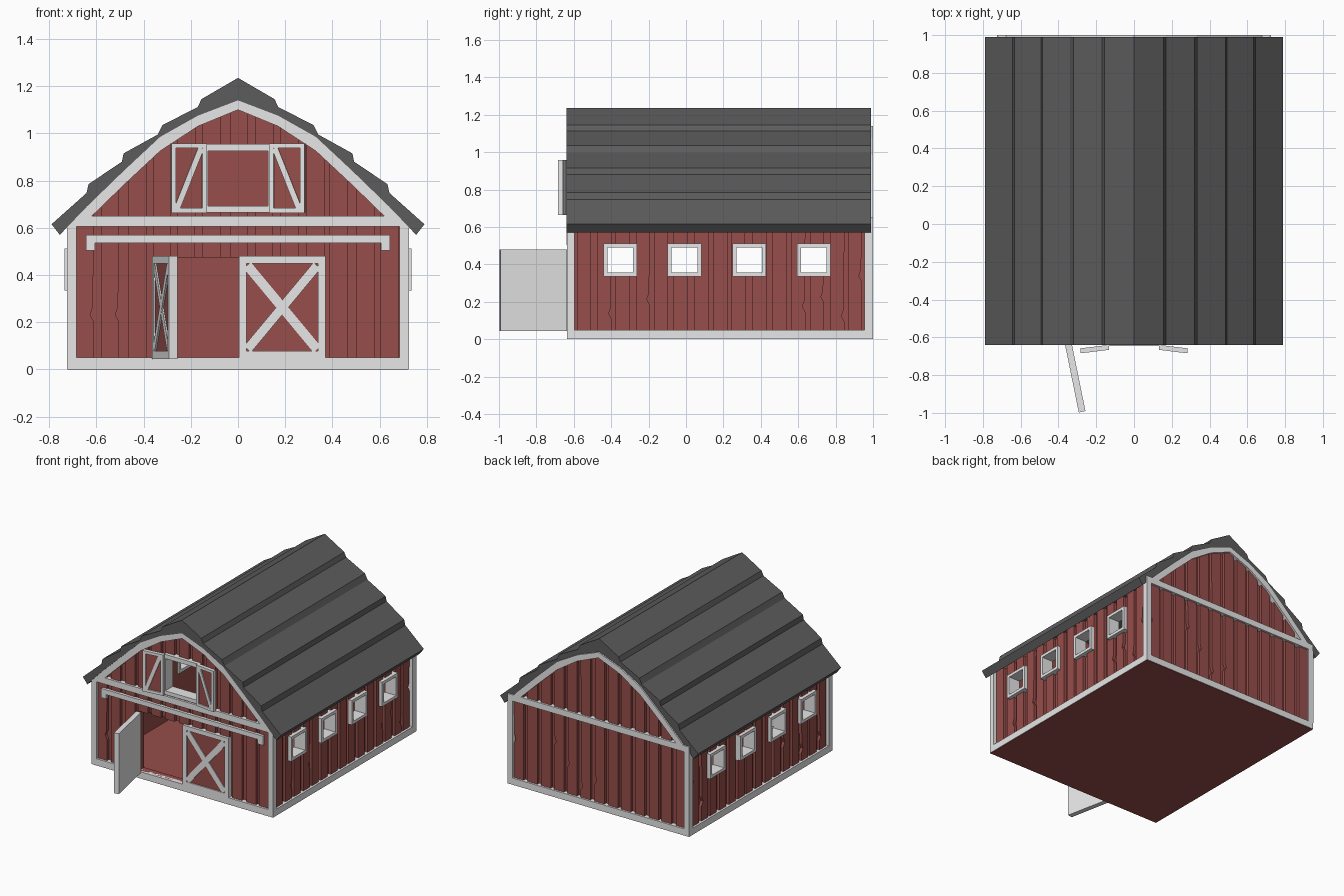
import bpy, bmesh, math, random
from mathutils import Matrix, Vector

random.seed(4)
cube = bpy.data.objects.get("Cube")
if cube:
    bpy.data.objects.remove(cube, do_unlink=True)


def material(name, rgb):
    m = bpy.data.materials.new(name)
    m.use_nodes = True
    m.diffuse_color = (*rgb, 1)
    m.node_tree.nodes["Principled BSDF"].inputs["Base Color"].default_value = (*rgb, 1)
    return m


RED = material("barn red", (0.31, 0.077, 0.069))
TRIM = material("pale grey trim", (0.8, 0.8, 0.8))
ROOF = material("charcoal roofing", (0.107, 0.107, 0.107))


# ---- helpers: every part is a set of extruded outlines
def rect(u0, u1, v0, v1):
    return [(u0, v0), (u1, v0), (u1, v1), (u0, v1)]


def ring(u0, u1, v0, v1, w):
    return [rect(u0, u0 + w, v0, v1), rect(u1 - w, u1, v0, v1),
            rect(u0 + w, u1 - w, v0, v0 + w), rect(u0 + w, u1 - w, v1 - w, v1)]


def bar(a, b, w):
    a, b = Vector(a), Vector(b)
    d = (b - a).normalized() * w / 2
    n = Vector((-d.y, d.x))
    return [tuple(p) for p in (a - n, b - n, b + n, a + n)]


def build(name, outlines, lo, hi, mat, axis="y", matrix=None):
    """Extrude 2D outlines (u, z) from lo to hi along the axis."""
    bm = bmesh.new()
    for pts in outlines:
        caps = []
        for d in (lo, hi):
            caps.append([bm.verts.new((u, d, v) if axis == "y" else (d, u, v)) for u, v in pts])
        near, far = caps
        bm.faces.new(near)
        bm.faces.new(far[::-1])
        for i in range(len(pts)):
            j = (i + 1) % len(pts)
            bm.faces.new((near[j], near[i], far[i], far[j]))
    if matrix:
        bm.transform(matrix)
    bmesh.ops.recalc_face_normals(bm, faces=bm.faces[:])
    me = bpy.data.meshes.new(name)
    bm.to_mesh(me)
    bm.free()
    me.materials.append(mat)
    ob = bpy.data.objects.new(name, me)
    bpy.context.collection.objects.link(ob)
    return ob


def cut(ob, cutter):
    mod = ob.modifiers.new("openings", "BOOLEAN")
    mod.object = cutter
    mod.solver = "EXACT"
    bpy.context.view_layer.update()
    ev = ob.evaluated_get(bpy.context.evaluated_depsgraph_get())
    me = bpy.data.meshes.new_from_object(ev)
    ob.modifiers.clear()
    ob.data = me


def mirrored(half):
    """Complete a symmetric line from its right half, starting at the ridge."""
    return [(-x, z) for x, z in half[:0:-1]] + half


# ---- profiles
under = [(0, 1.14), (0.17, 1.075), (0.33, 0.985), (0.48, 0.845), (0.64, 0.69), (0.755, 0.57)]
outer = [(0, 1.235), (0.155, 1.145), (0.17, 1.112), (0.32, 1.035), (0.34, 0.995),
         (0.485, 0.915), (0.492, 0.88), (0.633, 0.785), (0.642, 0.747), (0.79, 0.615)]


def height(x):
    x = abs(x)
    for (x0, z0), (x1, z1) in zip(under, under[1:]):
        if x <= x1:
            return z0 + (z1 - z0) * (x - x0) / (x1 - x0)
    return under[-1][1]


def boards(u0, u1, top):
    """Upright siding boards, some with a split in the edge."""
    out = []
    n = round((u1 - u0) / 0.104)
    step = (u1 - u0) / n
    for i in range(n):
        a = u0 + step * (i + 0.14) + random.uniform(-0.006, 0.006)
        b = a + step * 0.72
        side = []
        if random.random() < 0.4:
            z = random.uniform(0.12, 0.4)
            side = [(b, z - 0.03), (b - 0.016, z), (b - 0.004, z + 0.035)]
        out.append([(a, 0.03), (b, 0.03)] + side + [(b, top(b)), (a, top(a))])
    return out


# ---- roof
build("roof", [mirrored(outer) + mirrored(under)[::-1]], -0.64, 0.99, ROOF)

# ---- cutters for the openings
windows = (-0.352, -0.008, 0.338, 0.683)
window_cutter = build("window_cutter", [rect(y - 0.08, y + 0.08, 0.345, 0.5) for y in windows],
                      -1, 1, RED, "x")
front_cutter = build("front_cutter", [rect(-0.355, 0.36, 0.05, 0.475), rect(-0.13, 0.13, 0.675, 0.945)],
                     -0.8, -0.5, RED)
for c in (window_cutter, front_cutter):
    c.hide_render = True

# ---- floor and end walls
build("floor", [rect(-0.722, 0.722, 0, 0.04)], -0.633, 0.997, RED)
gable = [(-0.69, 0.02), (0.69, 0.02), (0.69, height(0.69))] + under[4:0:-1]
gable += [(-x, z) for x, z in under[:5]] + [(-0.69, height(0.69))]
cut(build("front_wall", [gable], -0.6, -0.565, RED), front_cutter)
build("back_wall", [gable], 0.93, 0.965, RED)
gable_boards = lambda: boards(-0.7, 0.7, lambda x: height(x) - 0.02)
cut(build("front_siding", gable_boards(), -0.62, -0.599, RED), front_cutter)
build("back_siding", gable_boards(), 0.964, 0.986, RED)

# ---- gable trim on both ends
inner = [(0, 1.1), (0.17, 1.03), (0.33, 0.925), (0.48, 0.785), (0.66, 0.61)]
rake = under[:5] + [(0.724, 0.602)]
end_trim = [mirrored(rake) + mirrored(inner)[::-1]]
end_trim += [rect(-0.724, 0.724, 0.605, 0.65), rect(-0.724, 0.724, 0.002, 0.05)]
end_trim += [rect(s - 0.02, s + 0.02, 0.05, 0.605) for s in (-0.705, 0.705)]
build("front_trim", end_trim, -0.635, -0.598, TRIM)
build("back_trim", end_trim, 0.963, 1.0, TRIM)

# ---- long sides
for s, side in ((1, "left"), (-1, "right")):
    cut(build(side + "_wall", [rect(-0.6, 0.965, 0.02, 0.61)], s * 0.655, s * 0.69, RED, "x"),
        window_cutter)
    cut(build(side + "_siding", boards(-0.595, 0.96, lambda y: 0.61), s * 0.689, s * 0.71, RED, "x"),
        window_cutter)
    build(side + "_trim", [rect(-0.634, 0.999, 0.002, 0.05), rect(-0.634, -0.595, 0.05, 0.6),
                           rect(0.955, 0.999, 0.05, 0.6)], s * 0.685, s * 0.725, TRIM, "x")
    for i, y in enumerate(windows):
        build(f"{side}_window_frame_{i + 1}", ring(y - 0.09, y + 0.09, 0.335, 0.512, 0.021),
              s * 0.645, s * 0.735, TRIM, "x")

# ---- sliding door track with turned down ends
build("door_track", [rect(-0.645, 0.645, 0.535, 0.57), rect(-0.645, -0.605, 0.503, 0.535),
                     rect(0.605, 0.645, 0.503, 0.535)], -0.639, -0.615, TRIM)
build("track_rollers", [[(x - 0.035, 0.536), (x + 0.035, 0.536), (x, 0.545)] for x in (-0.52, 0.29)],
      -0.6395, -0.62, TRIM)


# ---- doors, built flat then swung into place
def door(name, w, h, edge, braces, thick, back, matrix):
    build(name + "_back", [rect(0, w, 0, h)], 0.012, thick, back, matrix=matrix)
    build(name + "_panel", [rect(0.01, w - 0.01, 0.01, h - 0.01)], 0.008, 0.013, RED, matrix=matrix)
    build(name + "_frame", ring(0, w, 0, h, edge), 0, 0.014, TRIM, matrix=matrix)
    for i, (a, b) in enumerate(braces):
        build(f"{name}_brace_{i + 1}", [bar(a, b, edge * 1.25)], 0.001 + 0.001 * i, 0.013, TRIM,
              matrix=matrix)


W, H = 0.365, 0.435
cross = [((0.035, 0.04), (W - 0.035, H - 0.04)), ((0.035, H - 0.04), (W - 0.035, 0.04))]
door("closed_door", W, H, 0.032, cross, 0.035, TRIM, Matrix.Translation((0.005, -0.639, 0.045)))
door("open_door", W, H, 0.032, cross, 0.036, TRIM,
     Matrix.Translation((-0.365, -0.64, 0.045)) @ Matrix.Rotation(math.radians(-78.5), 4, "Z"))

# ---- loft opening and its two shutters
build("loft_frame", [rect(-0.14, 0.14, 0.925, 0.955), rect(-0.14, 0.14, 0.665, 0.692),
                     rect(-0.14, -0.128, 0.692, 0.925), rect(0.128, 0.14, 0.692, 0.925)],
      -0.645, -0.56, TRIM)
for s, side in ((1, "left"), (-1, "right")):
    swing = (Matrix.Scale(s, 4, (1, 0, 0)) @ Matrix.Translation((0.131, -0.666, 0.663))
             @ Matrix.Rotation(math.radians(-7), 4, "Z"))
    door(side + "_shutter", 0.152, 0.295, 0.02, [((0.025, 0.275), (0.127, 0.02))], 0.026, TRIM, swing)

for c in (window_cutter, front_cutter):
    bpy.data.objects.remove(c, do_unlink=True)
